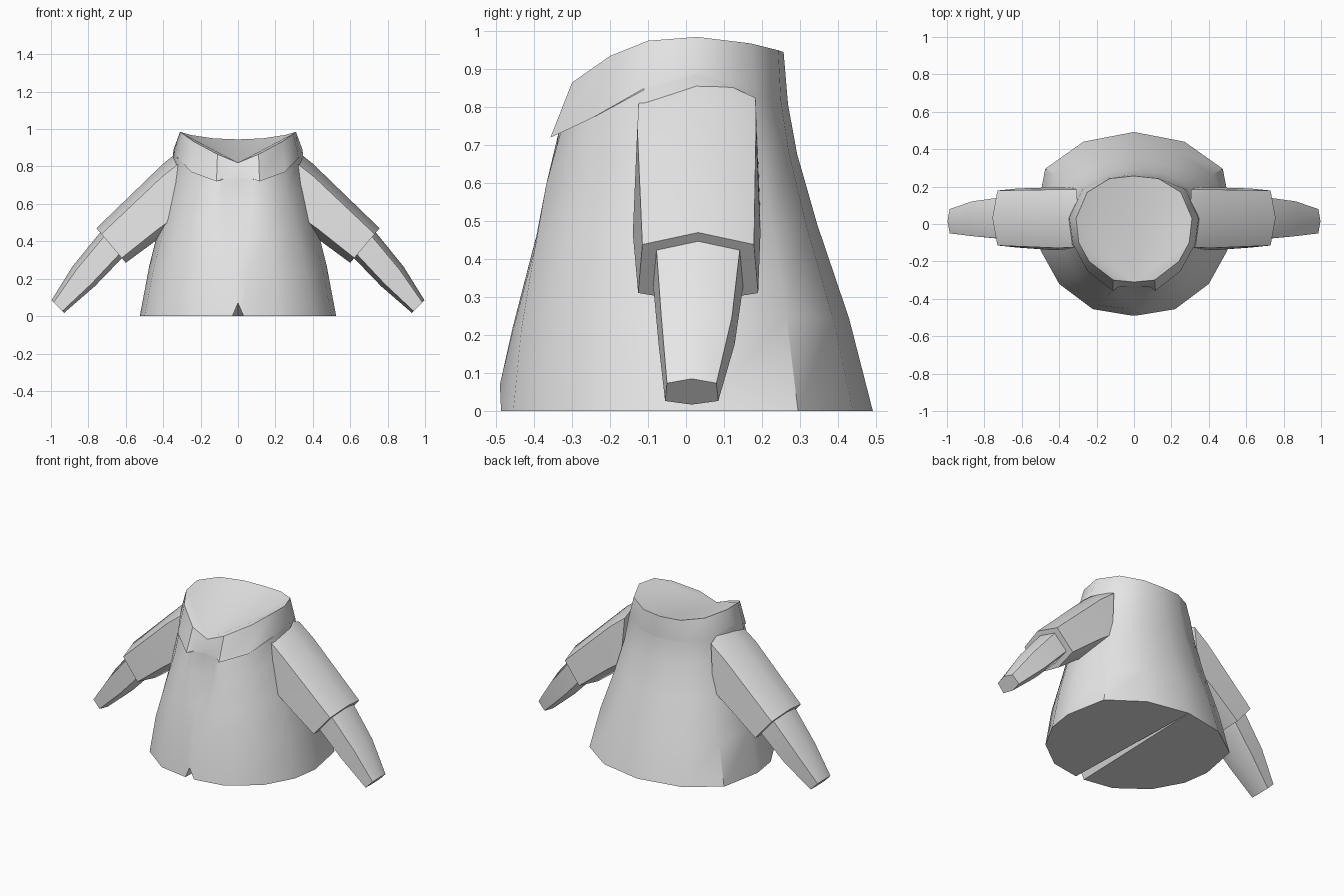
import bpy, bmesh, math

cube = bpy.data.objects.get("Cube")
if cube:
    bpy.data.objects.remove(cube, do_unlink=True)

grey = bpy.data.materials.new("light grey cloth")
grey.use_nodes = True
grey.diffuse_color = (0.8, 0.8, 0.8, 1)
grey.node_tree.nodes["Principled BSDF"].inputs["Base Color"].default_value = (0.8, 0.8, 0.8, 1)


def finish(bm, name, angle):
    """Turn a bmesh into a shaded object."""
    bmesh.ops.recalc_face_normals(bm, faces=bm.faces)
    mesh = bpy.data.meshes.new(name)
    bm.to_mesh(mesh)
    bm.free()
    mesh.materials.append(grey)
    obj = bpy.data.objects.new(name, mesh)
    bpy.context.collection.objects.link(obj)
    bpy.ops.object.select_all(action='DESELECT')
    bpy.context.view_layer.objects.active = obj
    obj.select_set(True)
    bpy.ops.object.shade_smooth_by_angle(angle=math.radians(angle))
    return obj


def bridge(bm, a, b):
    """Join two closed rings of vertices with quads."""
    for i in range(len(a)):
        j = (i + 1) % len(a)
        bm.faces.new((a[i], a[j], b[j], b[i]))


# Half outlines, from front centre round the +x side to back centre
hem = [(0, -.49, .07), (.03, -.487, 0), (.22, -.455, 0), (.4, -.32, 0), (.5, -.14, 0),
       (.525, .03, 0), (.475, .295, 0), (.27, .44, 0), (0, .492, 0)]
lip = [(0, -.335, .74), (.08, -.336, .735), (.115, -.357, .72), (.25, -.25, .77),
       (.325, -.11, .85), (.345, .03, .89), (.275, .185, .84), (.14, .25, .82), (0, .268, .815)]
rim = [(0, -.31, .82), (.07, -.31, .82), (.11, -.3, .865), (.24, -.2, .935),
       (.295, -.1, .975), (.31, .03, .985), (.25, .17, .968), (.13, .243, .95), (0, .257, .945)]


def body_row(height, blend):
    """Half ring of the body between the hem and the collar."""
    row = []
    for (hx, hy, _), (lx, ly, lz) in zip(hem, lip):
        b = blend - (.06 if hy < -.2 and blend < .8 else 0)
        row.append((hx + (lx - hx) * b, hy + (ly - hy) * b, lz * height))
    return row


# Body side just under the collar, tucked in behind the two collar points
tuck = [(x, y, z - .004) for x, y, z in lip]
tuck[2] = (.108, -.33, .735)
tuck[3] = (.243, -.24, .785)

# Coat body with collar
bm = bmesh.new()
rings = []
for half in (hem, body_row(.3, .28), body_row(.6, .65), body_row(.83, .89), tuck, lip, rim):
    full = half + [(-x, y, z) for x, y, z in half[-2:0:-1]]
    rings.append([bm.verts.new(p) for p in full])
for lower, upper in zip(rings, rings[1:]):
    bridge(bm, lower, upper)

# Underside: flat halves with a wedge groove from the front notch to the back
base = rings[0]
bm.faces.new(base[1:9])
bm.faces.new(base[8:])
bm.faces.new((base[0], base[1], base[8]))
bm.faces.new((base[0], base[8], base[15]))

# Neck opening closed by a saddle fanned from the front
top = rings[-1]
for i in range(1, 15):
    bm.faces.new((top[0], top[i], top[i + 1]))
finish(bm, "coat_body", 40)


def tube(name, side, sections):
    """Six-sided limb; each section is top (x, z), bottom (x, z), half width, y centre."""
    bm = bmesh.new()
    rings = []
    for (tx, tz), (bx, bz), w, yc in sections:
        ring = []
        for f, s in ((0, 0), (.17, .93), (.86, 1), (1, 0), (.86, -1), (.17, -.93)):
            ring.append(bm.verts.new((side * (tx + (bx - tx) * f), yc + s * w, tz + (bz - tz) * f)))
        rings.append(ring)
    for a, b in zip(rings, rings[1:]):
        bridge(bm, a, b)
    bm.faces.new(rings[0])
    bm.faces.new(rings[-1])
    finish(bm, name, 50)


for side, word in ((1, "left"), (-1, "right")):
    # Wide sleeve, then the narrower forearm coming out of the cuff
    tube(word + "_sleeve", side, [
        ((.30, .895), (.33, .48), .165, .03),
        ((.40, .815), (.43, .41), .168, .028),
        ((.757, .47), (.60, .285), .158, .032)])
    tube(word + "_forearm", side, [
        ((.70, .487), (.59, .345), .12, .032),
        ((.735, .45), (.625, .305), .118, .032),
        ((.885, .265), (.765, .16), .1, .028),
        ((.997, .085), (.93, .017), .07, .015)])
